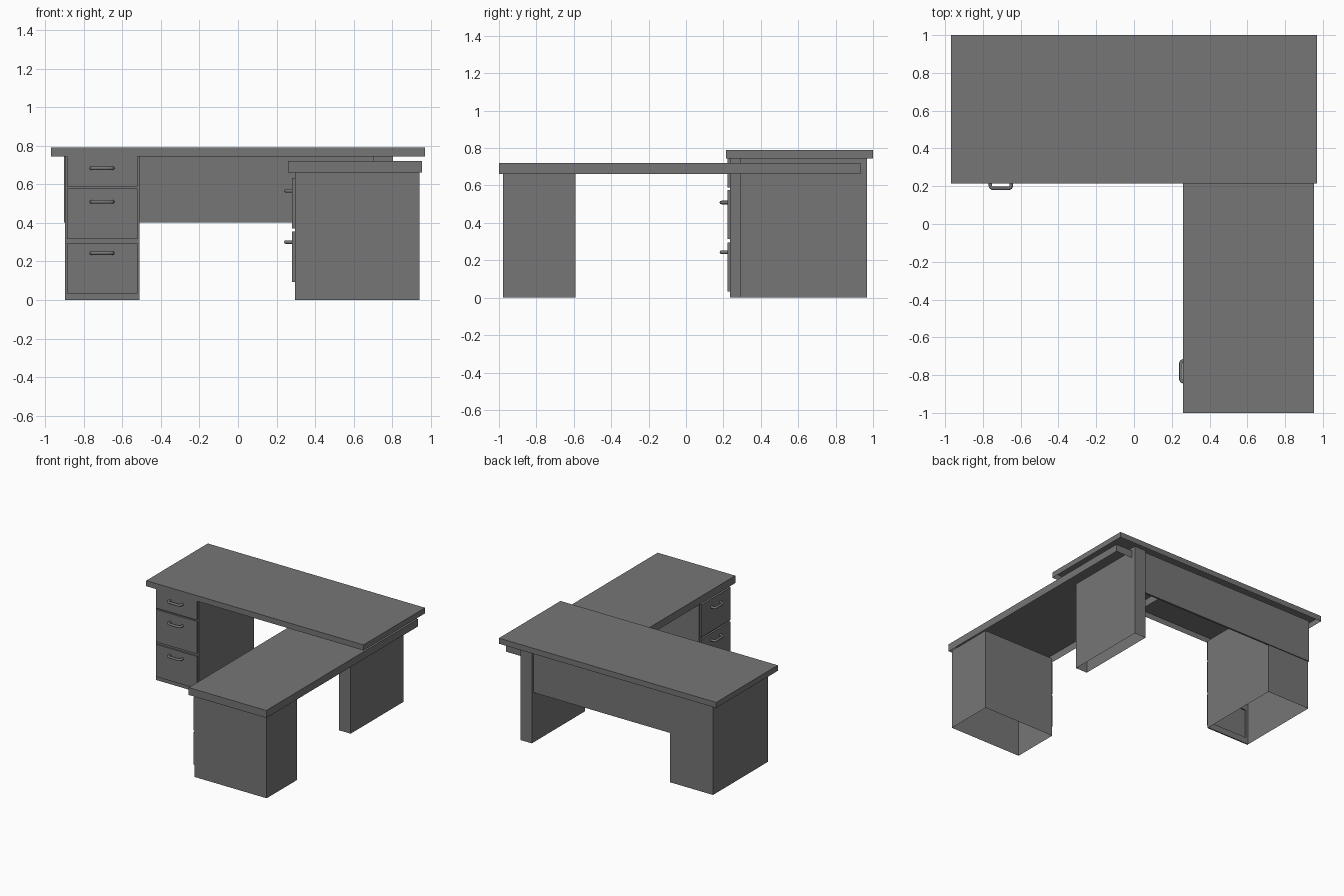
import bpy, bmesh
from mathutils import Vector

if "Cube" in bpy.data.objects:
    bpy.data.objects.remove(bpy.data.objects["Cube"])

# Dark grey finish for the whole desk
dark = bpy.data.materials.new("dark_grey")
dark.diffuse_color = (0.18, 0.18, 0.18, 1)
dark.use_nodes = True
dark.node_tree.nodes["Principled BSDF"].inputs["Base Color"].default_value = dark.diffuse_color


def box(name, x, y, z, open_dirs=()):
    """Box between (min, max) ranges; faces pointing along open_dirs are left out."""
    bm = bmesh.new()
    bmesh.ops.create_cube(bm, size=1)
    bm.normal_update()
    gone = [f for f in bm.faces if any(f.normal.dot(Vector(d)) > 0.9 for d in open_dirs)]
    bmesh.ops.delete(bm, geom=gone, context='FACES')
    for v in bm.verts:
        v.co = [(a + b) / 2 + c * (b - a) for c, (a, b) in zip(v.co, (x, y, z))]
    me = bpy.data.meshes.new(name)
    bm.to_mesh(me)
    bm.free()
    me.materials.append(dark)
    bpy.context.collection.objects.link(bpy.data.objects.new(name, me))


def handle(name, loc, turn=0.0):
    """Bent bar pull that projects towards -y before turning about z."""
    cu = bpy.data.curves.new(name, 'CURVE')
    cu.dimensions = '3D'
    cu.bevel_depth = 0.0095
    cu.bevel_resolution = 2
    cu.use_fill_caps = True
    cu.materials.append(dark)
    half = [(0.055, 0.002), (0.055, -0.021), (0.051, -0.029), (0.043, -0.033)]
    pts = [(-a, b) for a, b in half] + half[::-1]
    sp = cu.splines.new('POLY')
    sp.points.add(len(pts) - 1)
    for p, (a, b) in zip(sp.points, pts):
        p.co = (a, b, 0, 1)
    ob = bpy.data.objects.new(name, cu)
    ob.location = loc
    ob.rotation_euler.z = turn
    bpy.context.collection.objects.link(ob)


DOWN, FRONT = (0, 0, -1), (0, -1, 0)

# Worktops, hollow underneath
box("main_top", (-0.97, 0.97), (0.215, 1.0), (0.745, 0.79), [DOWN])
box("return_top", (0.26, 0.953), (-1.0, 0.934), (0.66, 0.72), [DOWN])

# Supports, hollow underneath
box("drawer_pedestal", (-0.898, -0.512), (0.236, 0.938), (0, 0.745), [DOWN, FRONT])
box("return_pedestal", (0.296, 0.941), (-0.978, -0.59), (0, 0.66), [DOWN])
box("back_leg", (0.70, 0.803), (0.29, 0.967), (0, 0.745), [DOWN])
box("modesty_panel", (-0.902, 0.70), (0.93, 0.945), (0.402, 0.745))

# Face frame behind the three drawers
for i, (a, b) in enumerate([(-0.898, -0.875), (-0.535, -0.512)]):
    box(f"frame_stile_{i}", (a, b), (0.236, 0.246), (0, 0.745))
for i, (a, b) in enumerate([(0, 0.05), (0.285, 0.325), (0.57, 0.60)]):
    box(f"frame_rail_{i}", (-0.875, -0.535), (0.236, 0.246), (a, b))

# Main drawers, facing the front
for i, (z, hz) in enumerate([((0.034, 0.295), 0.243), ((0.315, 0.577), 0.509),
                             ((0.588, 0.745), 0.683)]):
    box(f"main_drawer_{i}", (-0.888, -0.522), (0.222, 0.236), z)
    handle(f"main_handle_{i}", (-0.705, 0.222, hz))

# Return drawers, facing left
for i, (z, hz) in enumerate([((0.093, 0.355), 0.300), ((0.37, 0.632), 0.566)]):
    box(f"return_drawer_{i}", (0.281, 0.296), (-0.97, -0.602), z)
    handle(f"return_handle_{i}", (0.281, -0.78, hz), -1.570796)
